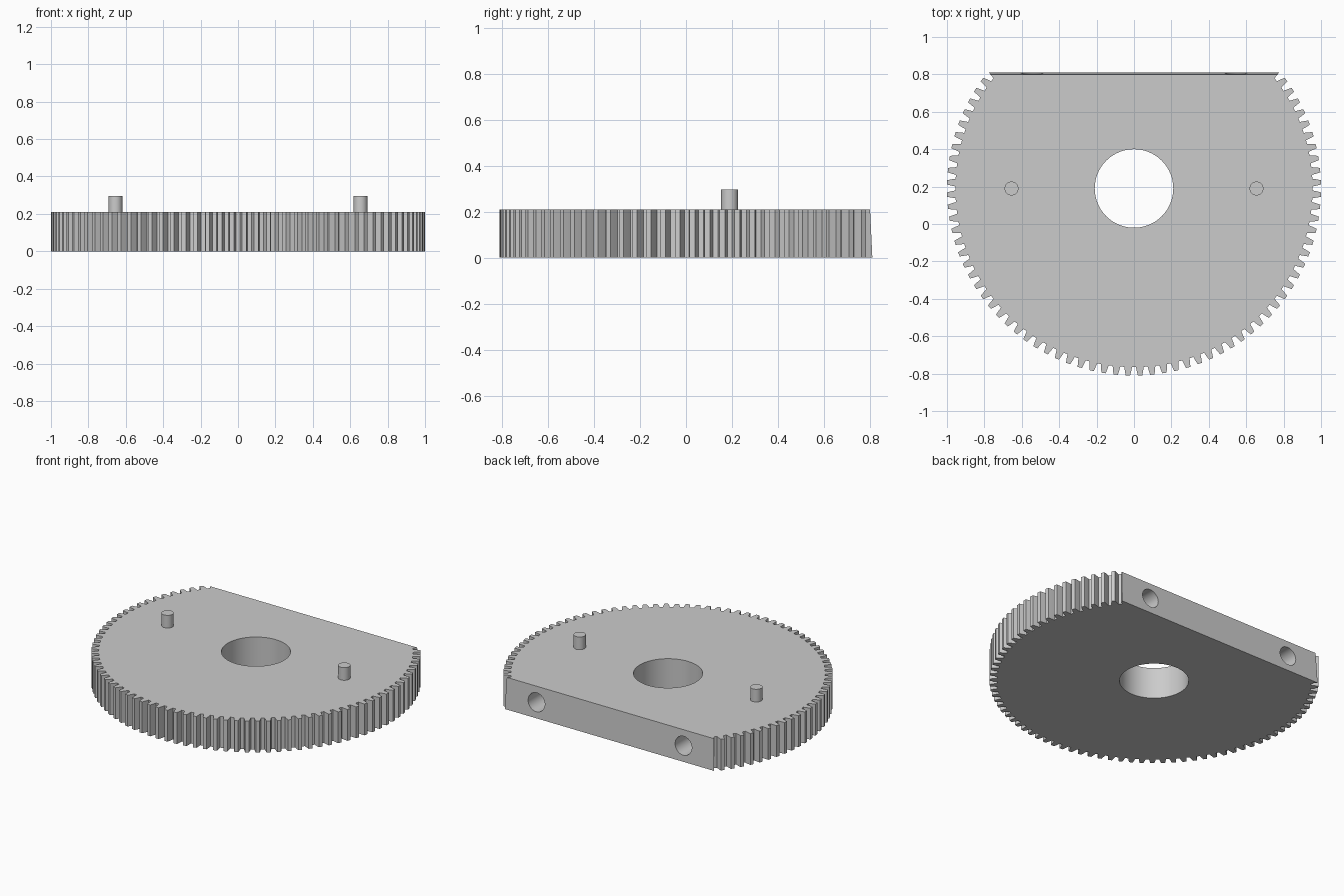
import bpy, bmesh
from math import pi, cos, sin, radians

THICK = 0.21
CENTRE_Y = 0.19
TEETH = 96
DRAFT = 0.0476

if "Cube" in bpy.data.objects:
    bpy.data.objects.remove(bpy.data.objects["Cube"])

grey = bpy.data.materials.new("plain grey")
grey.use_nodes = True
grey.diffuse_color = (0.6, 0.6, 0.6, 1)
grey.node_tree.nodes["Principled BSDF"].inputs["Base Color"].default_value = (0.6, 0.6, 0.6, 1)


def cylinder(name, radius, depth, location, rotation=(0, 0, 0), sides=48):
    bpy.ops.mesh.primitive_cylinder_add(vertices=sides, radius=radius, depth=depth,
                                        location=location, rotation=rotation)
    obj = bpy.context.object
    obj.name = name
    obj.data.materials.append(grey)
    return obj


def cut(target, cutter):
    cutter.hide_render = True
    mod = target.modifiers.new("cut", 'BOOLEAN')
    mod.operation = 'DIFFERENCE'
    mod.solver = 'EXACT'
    mod.object = cutter
    bpy.ops.object.select_all(action='DESELECT')
    target.select_set(True)
    bpy.context.view_layer.objects.active = target
    bpy.ops.object.modifier_apply(modifier=mod.name)
    bpy.data.objects.remove(cutter)


def smooth(obj):
    bpy.ops.object.select_all(action='DESELECT')
    obj.select_set(True)
    bpy.context.view_layer.objects.active = obj
    bpy.ops.object.shade_smooth_by_angle(angle=radians(20))


# Toothed disc: one tooth profile (offset in pitches, radius) repeated round
tooth = [(-0.33, 0.955), (-0.27, 0.975), (-0.18, 1.0),
         (0.18, 1.0), (0.27, 0.975), (0.33, 0.955)]
pitch = 2 * pi / TEETH
bm = bmesh.new()
rim = []
for k in range(TEETH):
    for offset, r in tooth:
        a = -pi / 2 + (k + 0.5 + offset) * pitch
        rim.append(bm.verts.new((r * cos(a), CENTRE_Y + r * sin(a), 0)))
base = bm.faces.new(rim)
top = bmesh.ops.extrude_face_region(bm, geom=[base])["geom"]
bmesh.ops.translate(bm, vec=(0, 0, THICK),
                    verts=[v for v in top if isinstance(v, bmesh.types.BMVert)])
bmesh.ops.recalc_face_normals(bm, faces=bm.faces[:])
mesh = bpy.data.meshes.new("gear_plate")
bm.to_mesh(mesh)
bm.free()
mesh.materials.append(grey)
gear = bpy.data.objects.new("gear_plate", mesh)
bpy.context.collection.objects.link(gear)

# Flat rear side, with a slight draft
bpy.ops.mesh.primitive_cube_add(
    size=1, location=(0, 0.805 + 0.5 * cos(DRAFT), THICK / 2 + 0.5 * sin(DRAFT)),
    rotation=(DRAFT, 0, 0))
flat_cutter = bpy.context.object
flat_cutter.scale.x = 3
flat_cutter.data.materials.append(grey)
bpy.context.view_layer.update()
cut(gear, flat_cutter)

# Central bore and the two blind holes in the flat
cut(gear, cylinder("bore_cutter", 0.21, 1, (0, CENTRE_Y, THICK / 2), sides=64))
for side in (-1, 1):
    cut(gear, cylinder("hole_cutter", 0.062, 0.8, (side * 0.545, 0.81, THICK / 2),
                       (pi / 2, 0, 0), 32))
smooth(gear)

# Locating pins
for side, label in ((1, "left"), (-1, "right")):
    smooth(cylinder(label + "_pin", 0.037, 0.105,
                    (side * 0.655, CENTRE_Y, 0.2425), sides=32))
